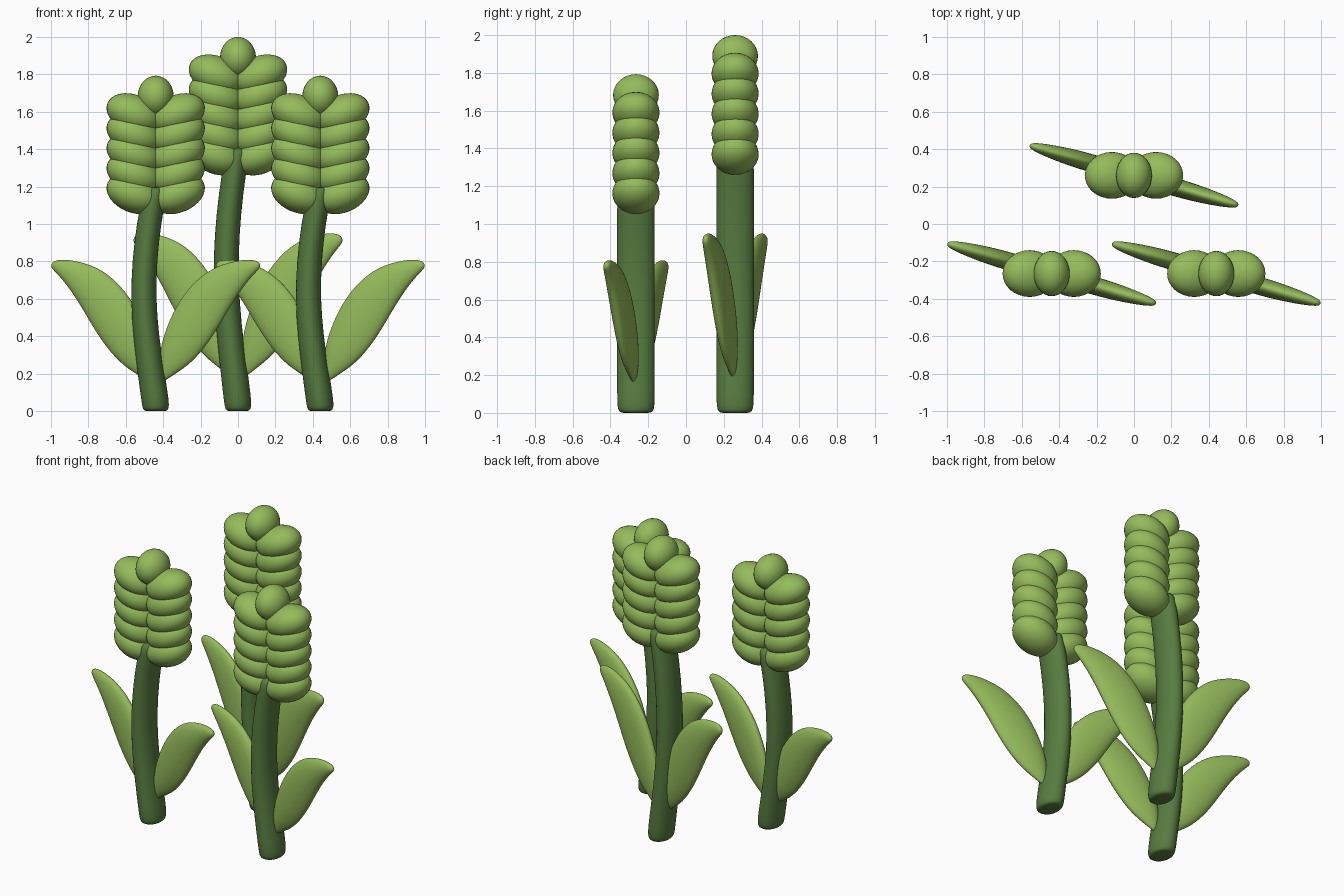
import bpy, bmesh
from math import sin, cos, tau, radians
from mathutils import Matrix, Vector

cube = bpy.data.objects.get("Cube")
if cube:
    bpy.data.objects.remove(cube)


def material(name, rgb):
    m = bpy.data.materials.new(name)
    m.use_nodes = True
    m.diffuse_color = (*rgb, 1)
    bsdf = next(n for n in m.node_tree.nodes if n.type == 'BSDF_PRINCIPLED')
    bsdf.inputs["Base Color"].default_value = (*rgb, 1)
    return m


light_green = material("light green", (0.30, 0.50, 0.105))
stem_green = material("dark stem green", (0.095, 0.20, 0.05))


def finish(bm, name, mat, location, subdivide=0):
    bmesh.ops.recalc_face_normals(bm, faces=bm.faces)
    for f in bm.faces:
        f.smooth = True
    mesh = bpy.data.meshes.new(name)
    bm.to_mesh(mesh)
    bm.free()
    mesh.materials.append(mat)
    ob = bpy.data.objects.new(name, mesh)
    ob.location = location
    bpy.context.collection.objects.link(ob)
    if subdivide:
        ob.modifiers.new("Smooth", 'SUBSURF').levels = subdivide
        ob.modifiers["Smooth"].render_levels = subdivide
    return ob


def loft(bm, rings, sides=16):
    """Skin elliptical rings given as (centre, half axis, other half axis)."""
    loops = [[bm.verts.new(c + a * cos(tau * i / sides) + b * sin(tau * i / sides))
              for i in range(sides)] for c, a, b in rings]
    for lo, hi in zip(loops, loops[1:]):
        for i in range(sides):
            j = (i + 1) % sides
            bm.faces.new((lo[i], lo[j], hi[j], hi[i]))
    bm.faces.new(loops[0][::-1])
    bm.faces.new(loops[-1])


# Stem profile: height, sideways bend, width radius, end scale
STEM = [(0, 0, .075, .5), (0, 0, .075, .82), (.015, 0, .075, .95), (.05, -.002, .075, 1),
        (.2, -.024, .073, 1), (.4, -.052, .07, 1), (.6, -.066, .068, 1), (.8, -.06, .067, 1),
        (1.0, -.037, .066, 1), (1.15, -.008, .065, 1), (1.19, 0, .065, .92), (1.2, 0, .065, .5)]

# Leaf outline: lower edge x, z, upper edge x, z, half thickness
LEAF = [(.04, .153, .025, .18, .012), (.10, .195, .015, .32, .035), (.19, .25, .07, .49, .047),
        (.295, .375, .155, .645, .05), (.38, .525, .285, .765, .047), (.455, .648, .42, .805, .038),
        (.525, .733, .50, .812, .027), (.565, .77, .552, .802, .014)]
LEAF_TURN = radians(-16)


def build_stem(name, place, stretch):
    bm = bmesh.new()
    loft(bm, [(Vector((x, 0, z * stretch)), Vector((r * s, 0, 0)), Vector((0, .101 * s, 0)))
              for z, x, r, s in STEM], 20)
    finish(bm, name + "_stem", stem_green, place, 1)


def build_leaf(name, place, stretch, side):
    bm = bmesh.new()
    rings = []
    for lx, lz, ux, uz, t in LEAF:
        low, up = Vector((lx, 0, lz)), Vector((ux, 0, uz))
        rings.append(((low + up) / 2, (up - low) / 2, Vector((0, t, 0))))
    loft(bm, rings)
    # Mirror to the chosen side, stretch upward and turn the pair about the stem
    spread = side / cos(LEAF_TURN)
    bmesh.ops.transform(bm, verts=bm.verts, matrix=Matrix.Rotation(LEAF_TURN, 4, 'Z')
                        @ Matrix.Diagonal((spread, 1, stretch, 1)))
    label = "left" if side > 0 else "right"
    finish(bm, f"{name}_{label}_leaf", light_green, place, 2)


def build_head(name, place, lift):
    bm = bmesh.new()

    def bud(x, z, tilt, size):
        bmesh.ops.create_uvsphere(
            bm, u_segments=32, v_segments=16, radius=1,
            matrix=Matrix.Translation((x, 0, z + lift)) @ Matrix.Rotation(tilt, 4, 'Y')
            @ Matrix.Diagonal((*size, 1)))

    # Five rows of paired buds, rising outward
    for row in range(5):
        for side in (1, -1):
            bud(side * .118, 1.162 + row * .107, -side * radians(22), (.151, .125, .101))
    # Single bud on top
    bud(0, 1.683, 0, (.096, .121, .11))
    finish(bm, name + "_flower_head", light_green, place)


# Plants: name, position, stretch of stem and leaves, lift of the flower head
for name, x, y, stretch, lift in (("front_right", -.44, -.265, 1, 0),
                                  ("front_left", .44, -.265, 1, 0),
                                  ("back", 0, .26, 1.175, .207)):
    place = (x, y, 0)
    build_stem(name, place, stretch)
    for side in (1, -1):
        build_leaf(name, place, stretch, side)
    build_head(name, place, lift)
